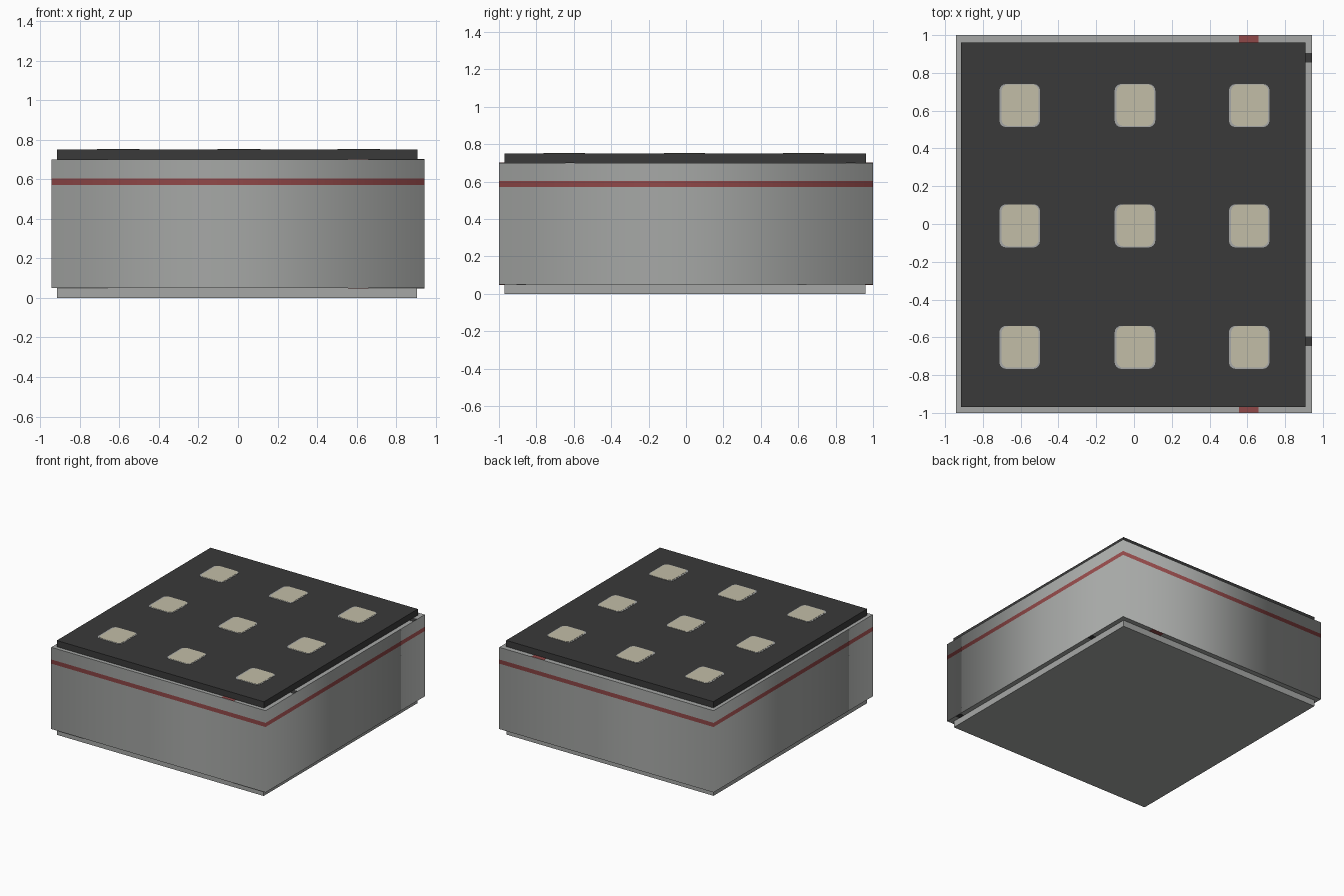
import bpy, bmesh, math

if "Cube" in bpy.data.objects:
    bpy.data.objects.remove(bpy.data.objects["Cube"])


def material(name, rgb):
    m = bpy.data.materials.new(name)
    m.diffuse_color = (*rgb, 1)
    m.use_nodes = True
    m.node_tree.nodes["Principled BSDF"].inputs["Base Color"].default_value = m.diffuse_color
    return m


GREY = material("body grey", (0.38, 0.39, 0.38))
DARK = material("lid charcoal", (0.042, 0.042, 0.042))
RED = material("stripe red", (0.28, 0.065, 0.065))
BEIGE = material("pad beige", (0.54, 0.51, 0.39))


def finish(name, bm, mats):
    bmesh.ops.recalc_face_normals(bm, faces=bm.faces)
    me = bpy.data.meshes.new(name)
    bm.to_mesh(me)
    bm.free()
    for m in mats:
        me.materials.append(m)
    ob = bpy.data.objects.new(name, me)
    bpy.context.collection.objects.link(ob)
    return ob


def prism(name, outline, heights, mat, stripe=None, smooth_sides=False):
    """Stack an outline through the heights; level number `stripe` is red."""
    bm = bmesh.new()
    rings = [[bm.verts.new((x, y, z)) for x, y in outline] for z in heights]
    n = len(outline)
    bm.faces.new(rings[0][::-1])
    bm.faces.new(rings[-1])
    for level, (a, b) in enumerate(zip(rings, rings[1:])):
        for i in range(n):
            j = (i + 1) % n
            f = bm.faces.new((a[i], a[j], b[j], b[i]))
            f.smooth = smooth_sides
            f.material_index = int(level == stripe)
    # keep the rims crisp
    for e in bm.edges:
        if any(len(f.verts) == n and abs(f.normal.z) > 0.9 for f in e.link_faces):
            e.smooth = False
    bm.normal_update()
    for e in bm.edges:
        if any(abs(f.normal.z) > 0.9 for f in e.link_faces):
            e.smooth = False
    return finish(name, bm, [mat, RED] if stripe is not None else [mat])


def rect(x0, x1, y0, y1):
    return [(x0, y0), (x1, y0), (x1, y1), (x0, y1)]


def rounded(cx, cy, w, h, r, steps=4):
    pts = []
    for k, (sx, sy) in enumerate([(1, 1), (-1, 1), (-1, -1), (1, -1)]):
        for s in range(steps + 1):
            a = math.pi / 2 * (k + s / steps)
            pts.append((cx + sx * (w / 2 - r) + r * math.cos(a),
                        cy + sy * (h / 2 - r) + r * math.sin(a)))
    return pts


# Base plate, main body with red band, and lid
prism("base_plate", rect(-0.915, 0.905, -0.97, 0.96), [0, 0.05], GREY)
prism("body", rect(-0.943, 0.943, -1, 1), [0.05, 0.57, 0.603, 0.70], GREY,
      stripe=1, smooth_sides=True)
prism("lid", rect(-0.915, 0.908, -0.97, 0.962), [0.70, 0.75], DARK)

# Nine pads on the lid, each with a grey rim
for row, y in enumerate((0.627, -0.01, -0.653)):
    for col, x in enumerate((-0.605, 0.005, 0.61)):
        tag = f"{row + 1}_{col + 1}"
        prism("pad_rim_" + tag, rounded(x, y, 0.215, 0.228, 0.035), [0.749, 0.7515], GREY)
        prism("pad_" + tag, rounded(x + 0.002, y + 0.002, 0.197, 0.22, 0.035),
              [0.7505, 0.753], BEIGE)

# Small painted marks on the upper and lower ledges of the body
for label, z, ys in (("upper", 0.70, (0.88, -0.62)), ("lower", 0.05, (0.62, -0.88))):
    for i, y in enumerate((-1, 1)):
        a, b = sorted((y * 0.999, y * 0.955))
        prism(f"{label}_red_mark_{i + 1}", rect(0.555, 0.66, a, b),
              [z - 0.0015, z + 0.0015], RED)
    for i, y in enumerate(ys):
        prism(f"{label}_dark_mark_{i + 1}", rect(0.90, 0.942, y - 0.025, y + 0.025),
              [z - 0.0015, z + 0.0015], DARK)
